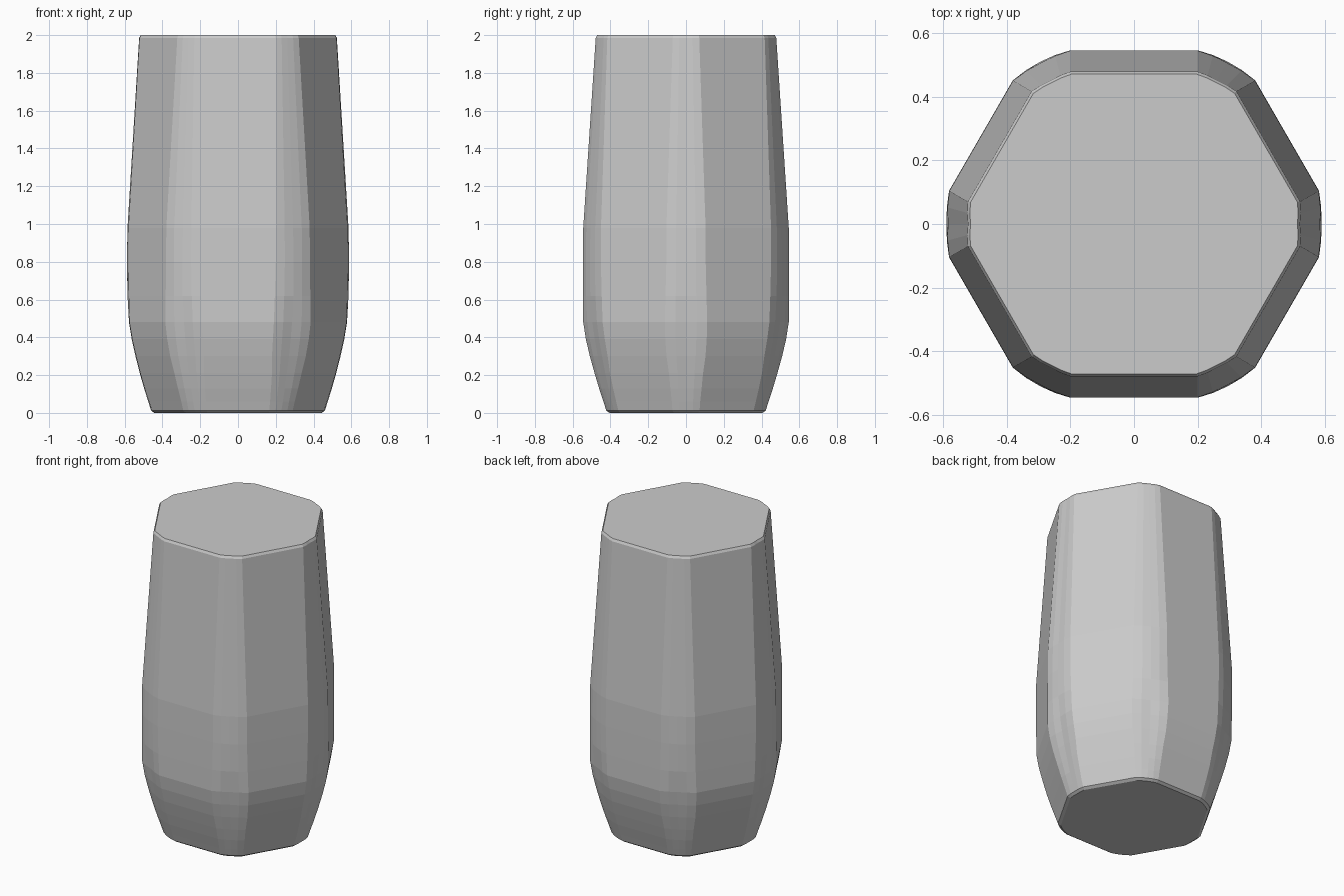
import bpy, bmesh
from math import radians, cos, sin, atan2, hypot

if "Cube" in bpy.data.objects:
    bpy.data.objects.remove(bpy.data.objects["Cube"])

# Vertical profile: height, distance to flat side, distance to corner, half width of flat
PROFILE = [
    (0.0, 0.405, 0.443, 0.165), (0.012, 0.422, 0.460, 0.165),
    (0.06, 0.437, 0.475, 0.17), (0.13, 0.460, 0.496, 0.175),
    (0.21, 0.484, 0.517, 0.18), (0.30, 0.509, 0.540, 0.18),
    (0.39, 0.530, 0.558, 0.185), (0.48, 0.544, 0.572, 0.19),
    (0.62, 0.545, 0.585, 0.195), (0.80, 0.545, 0.588, 0.20),
    (0.98, 0.544, 0.584, 0.20), (1.985, 0.478, 0.521, 0.20),
    (2.0, 0.470, 0.513, 0.197),
]


def ring(bm, z, apothem, corner, half):
    """Rounded hexagon with a flat side facing front and back."""
    verts = []
    for i in range(6):
        # the four slanted sides stand very slightly further out
        def flat_end(side, sign):
            a = apothem * (1.0 if side % 3 == 1 else 1.018)
            return hypot(a, half), radians(30 + 60 * side) + sign * atan2(half, a)
        mid = radians(60 * i)
        r0, t0 = flat_end(i - 1, 1)
        r1, t1 = flat_end(i, -1)
        pts = [(r0, t0), ((r0 + corner) / 2 + 0.001, (t0 + mid) / 2), (corner, mid),
               ((r1 + corner) / 2 + 0.001, (t1 + mid) / 2), (r1, t1)]
        verts += [bm.verts.new((r * cos(t), r * sin(t), z)) for r, t in pts]
    return verts


# Solid body: stacked rounded-hexagon rings with flat caps
bm = bmesh.new()
rings = [ring(bm, *p) for p in PROFILE]
n = len(rings[0])
for lo, hi in zip(rings, rings[1:]):
    for i in range(n):
        j = (i + 1) % n
        bm.faces.new((lo[i], lo[j], hi[j], hi[i]))
bm.faces.new(rings[0][::-1])
bm.faces.new(rings[-1])
bmesh.ops.recalc_face_normals(bm, faces=bm.faces)
mesh = bpy.data.meshes.new("tumbler_body")
bm.to_mesh(mesh)
bm.free()
body = bpy.data.objects.new("tumbler_body", mesh)
bpy.context.collection.objects.link(body)
